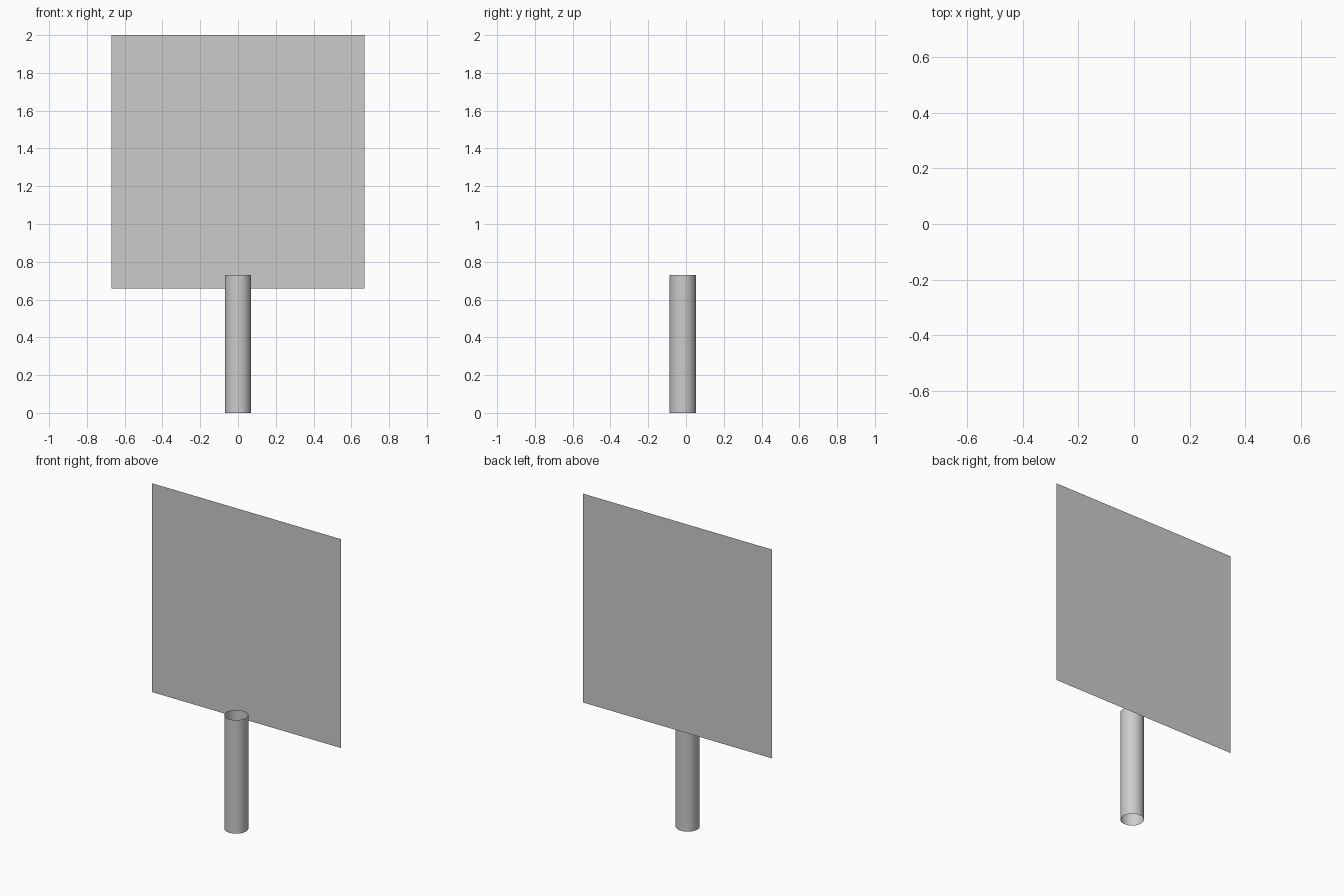
import bpy, math

if "Cube" in bpy.data.objects:
    bpy.data.objects.remove(bpy.data.objects["Cube"])

# Post: open-ended round tube
bpy.ops.mesh.primitive_cylinder_add(vertices=32, radius=0.07, depth=0.73,
                                    end_fill_type='NOTHING',
                                    location=(0, -0.017, 0.365))
post = bpy.context.object
post.name = "post"
bpy.ops.object.shade_smooth_by_angle()

# Sign panel: single upright sheet behind the post, facing the front
bpy.ops.mesh.primitive_plane_add(size=1.342, location=(0, 0.087, 1.329),
                                 rotation=(math.radians(90), 0, 0))
bpy.context.object.name = "sign_panel"
